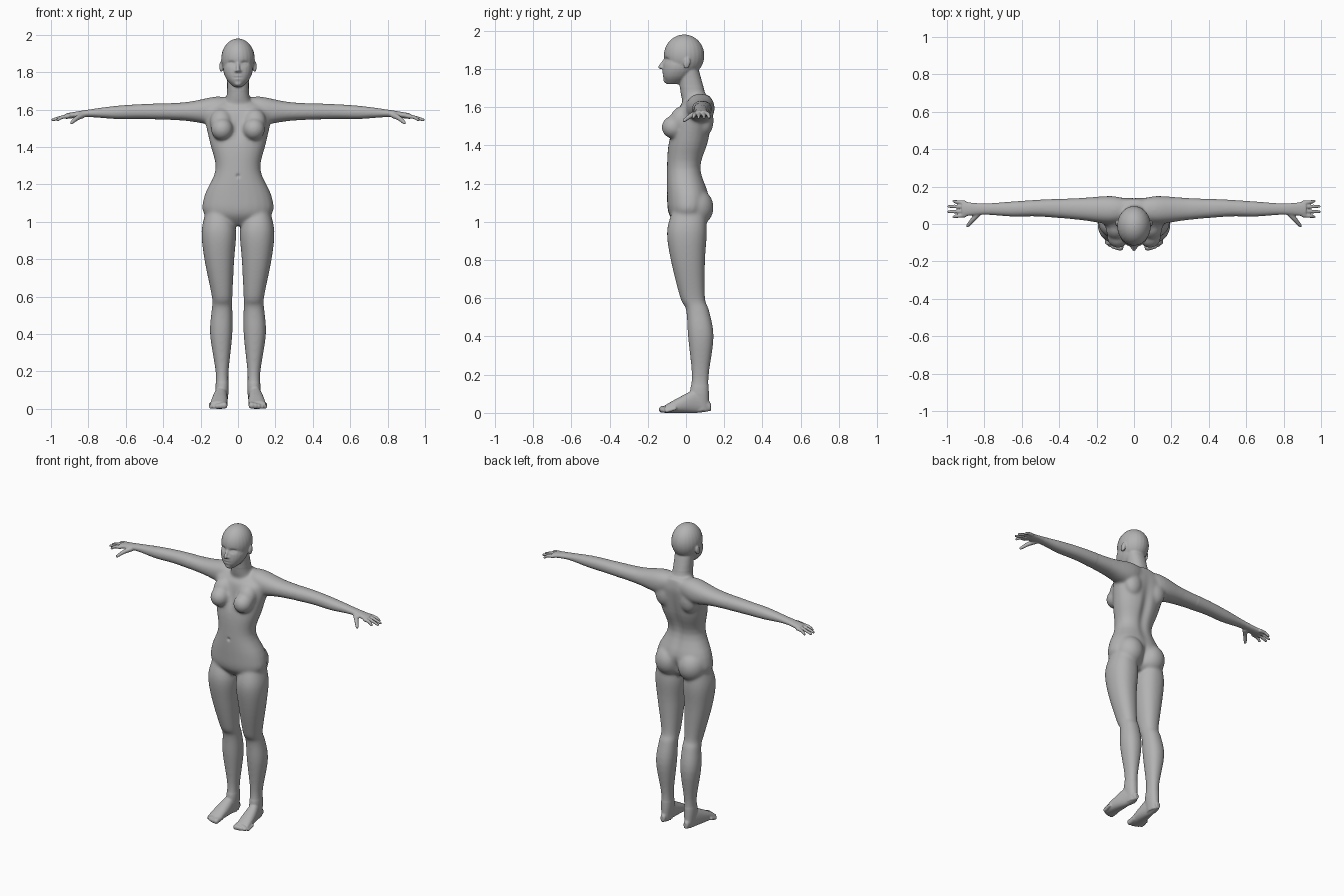
import bpy
import bmesh
from math import sin, cos, pi, exp
from mathutils import Vector, Matrix

cube = bpy.data.objects.get("Cube")
if cube:
    bpy.data.objects.remove(cube, do_unlink=True)

SIDES = 24
SUBSTEPS = 4
CIRCLE = [2 * pi * i / SIDES for i in range(SIDES)]
bm = bmesh.new()


def skin(rings):
    """Join rings of points into a closed tube."""
    loops = [[bm.verts.new(point) for point in ring] for ring in rings]
    for low, high in zip(loops, loops[1:]):
        for i in range(SIDES):
            bm.faces.new((low[i - 1], low[i], high[i], high[i - 1]))
    bm.faces.new(loops[0][::-1])
    bm.faces.new(loops[-1])


def spline(rows):
    """Smoothly interpolate rows of numbers."""
    points = [Vector(row) for row in rows]
    last = len(points) - 1
    path = []
    for i in range(last):
        start, end = points[i], points[i + 1]
        leave = (end - points[max(i - 1, 0)]) / 2
        arrive = (points[min(i + 2, last)] - start) / 2
        for step in range(SUBSTEPS):
            t = step / SUBSTEPS
            blend = t * t * (3 - 2 * t)
            path.append(start.lerp(end, blend)
                        + leave * (t * (1 - t) ** 2) - arrive * (t * t * (1 - t)))
    return path + [points[-1]]


def boxy(value):
    """Make a round section slightly square."""
    return abs(value) ** .9 * (1 if value > 0 else -1)


def loft(axis, rows, side=1):
    """Rows hold a position on the axis, then the low and high bounds across it."""
    rings = []
    for t, a_low, a_high, b_low, b_high in spline(rows):
        ring = []
        for angle in CIRCLE:
            a = (a_low + a_high + (a_high - a_low) * boxy(cos(angle))) / 2
            b = (b_low + b_high + (b_high - b_low) * boxy(sin(angle))) / 2
            x, y, z = {"x": (t, a, b), "y": (a, t, b), "z": (a, b, t)}[axis]
            ring.append((x * side, y, z))
        rings.append(ring)
    skin(rings)


def upright(rows):
    """Loft a centred part from height, half width, front and back."""
    loft("z", [(z, -half, half, front, back) for z, half, front, back in rows])


def ball(centre, radii, side=1, tilt=0):
    x, y, z = centre
    matrix = (Matrix.Translation((x * side, y, z)) @ Matrix.Rotation(tilt, 4, "X")
              @ Matrix.Diagonal(radii).to_4x4())
    bmesh.ops.create_uvsphere(bm, u_segments=SIDES, v_segments=SIDES, radius=1, matrix=matrix)


def digit(points, start_radius, end_radius, side=1):
    """A tapering tube with a round tip."""
    path = spline(points)
    last = len(path) - 1
    rings = []
    for i, centre in enumerate(path):
        direction = path[min(i + 1, last)] - path[max(i - 1, 0)]
        turn = direction.to_track_quat("Z", "Y")
        radius = start_radius + (end_radius - start_radius) * i / last
        ring = [centre + turn @ Vector((cos(angle), sin(angle), 0)) * radius for angle in CIRCLE]
        rings.append([(point.x * side, point.y, point.z) for point in ring])
    skin(rings)
    ball(path[-1], [end_radius] * 3, side)


# Torso from crotch to shoulders
upright([
    (.98, .05, -.04, .06),
    (1.04, .18, -.09, .11),
    (1.14, .18, -.1, .12),
    (1.28, .12, -.1, .08),
    (1.42, .15, -.09, .12),
    (1.56, .18, -.05, .14),
    (1.61, .17, -.03, .14),
    (1.66, .06, .02, .13),
])

# Neck
upright([(1.6, .09, -.01, .13), (1.68, .06, -.03, .1), (1.82, .06, -.04, .06)])

# Skull, then face and jaw
ball(centre=(0, -.01, 1.87), radii=(.09, .106, .11))
upright([
    (1.72, .02, -.1, -.04),
    (1.76, .06, -.12, .02),
    (1.82, .08, -.12, .06),
    (1.9, .06, -.1, .06),
])

# Nose, lips and chin
digit([(0, -.11, 1.85), (0, -.135, 1.81)], start_radius=.007, end_radius=.011)
ball(centre=(0, -.115, 1.778), radii=(.022, .01, .007))
ball(centre=(0, -.113, 1.765), radii=(.018, .01, .007))
ball(centre=(0, -.105, 1.74), radii=(.02, .013, .014))

ARM = [
    (.03, .03, .13, 1.57, 1.66),
    (.12, 0, .15, 1.52, 1.67),
    (.28, .02, .14, 1.54, 1.64),
    (.5, .04, .13, 1.55, 1.63),
    (.65, .04, .12, 1.55, 1.62),
    (.8, .05, .11, 1.56, 1.6),
    (.92, .04, .12, 1.55, 1.58),
]
LEG = [
    (1.06, .04, .17, -.07, .1),
    (.95, .01, .195, -.1, .11),
    (.8, .02, .18, -.08, .1),
    (.6, .03, .14, -.03, .1),
    (.54, .03, .14, 0, .12),
    (.4, .03, .15, .01, .145),
    (.2, .05, .12, .03, .12),
    (.1, .05, .12, .02, .12),
    (.01, .06, .11, .03, .12),
]
FOOT = [
    (.13, .07, .1, .01, .05),
    (.06, .06, .12, 0, .12),
    (-.02, .055, .14, 0, .09),
    (-.11, .06, .15, 0, .04),
]

for side in (1, -1):
    loft("x", ARM, side)
    loft("z", LEG, side)
    loft("y", FOOT, side)

    # Four fanned fingers and a thumb
    for finger in range(4):
        fan = finger - 1.5
        knuckle = (.9, .08 + fan * .022, 1.565)
        middle = (.94, .08 + fan * .025, 1.56)
        tip = (.995 - .014 * fan * fan, .08 + fan * .028, 1.545)
        digit([knuckle, middle, tip], start_radius=.012, end_radius=.008, side=side)
    digit([(.83, .06, 1.57), (.86, .025, 1.555), (.89, -.01, 1.53)],
          start_radius=.017, end_radius=.009, side=side)

    # Toes, big to small
    for toe in range(5):
        radius = .018 - .002 * toe
        x = .074 + .018 * toe
        y = .0015 * toe * toe - .125
        digit([(x, y + .05, .025), (x, y, radius)], radius, radius, side)

    # Bust, shoulder blades and buttocks
    ball(centre=(.085, -.066, 1.495), radii=(.06, .062, .06), side=side)
    ball(centre=(.09, -.03, 1.535), radii=(.06, .055, .075), side=side, tilt=-.4)
    ball(centre=(.09, .1, 1.53), radii=(.06, .045, .08), side=side)
    ball(centre=(.083, .05, 1.075), radii=(.09, .095, .1), side=side)

    # Ears and nostrils
    ball(centre=(.09, .005, 1.83), radii=(.01, .017, .03), side=side, tilt=-.2)
    ball(centre=(.011, -.122, 1.806), radii=(.008, .01, .008), side=side)

mesh = bpy.data.meshes.new("body")
bmesh.ops.recalc_face_normals(bm, faces=bm.faces)
bm.to_mesh(mesh)
bm.free()
body = bpy.data.objects.new("body", mesh)
bpy.context.collection.objects.link(body)

# Fuse the parts into one continuous skin
fuse = body.modifiers.new("fuse", "REMESH")
fuse.mode = "VOXEL"
fuse.voxel_size = .005
soften = body.modifiers.new("soften", "SMOOTH")
soften.factor = .5
soften.iterations = 4
bpy.context.view_layer.update()
graph = bpy.context.evaluated_depsgraph_get()
fused = bpy.data.meshes.new_from_object(body.evaluated_get(graph))
body.modifiers.clear()
body.data = fused

# Blend the large masses more than the hands, feet and face
bm = bmesh.new()
bm.from_mesh(fused)
trunk = [v for v in bm.verts if abs(v.co.x) < .4 and .14 < v.co.z < 1.7]
for _ in range(24):
    bmesh.ops.smooth_vert(bm, verts=trunk, factor=.5,
                          use_axis_x=True, use_axis_y=True, use_axis_z=True)


def press(centre, reach, depth):
    """Push the skin softly along y, the same on both sides."""
    for v in bm.verts:
        here = (abs(v.co.x), v.co.y, v.co.z)
        distance = sum(((p - c) / r) ** 2 for p, c, r in zip(here, centre, reach))
        v.co.y += depth * exp(-distance)


# Spine, buttock cleft, navel and breastbone
press(centre=(0, .11, 1.38), reach=(.03, .06, .18), depth=-.016)
press(centre=(0, .12, 1.05), reach=(.02, .06, .06), depth=-.02)
press(centre=(0, -.1, 1.245), reach=(.01, .04, .01), depth=.008)
press(centre=(0, -.06, 1.5), reach=(.02, .06, .06), depth=.008)

# Eye sockets, eyeballs and mouth
press(centre=(.036, -.11, 1.847), reach=(.018, .04, .011), depth=.013)
press(centre=(.036, -.1, 1.845), reach=(.012, .04, .006), depth=-.007)
press(centre=(0, -.12, 1.772), reach=(.022, .02, .004), depth=.004)

for face in bm.faces:
    face.smooth = True
bm.to_mesh(fused)
bm.free()

# Plain grey
grey = bpy.data.materials.new("plain grey")
grey.use_nodes = True
colour = (.45, .45, .45, 1)
grey.diffuse_color = colour
grey.node_tree.nodes["Principled BSDF"].inputs["Base Color"].default_value = colour
fused.materials.clear()
fused.materials.append(grey)
